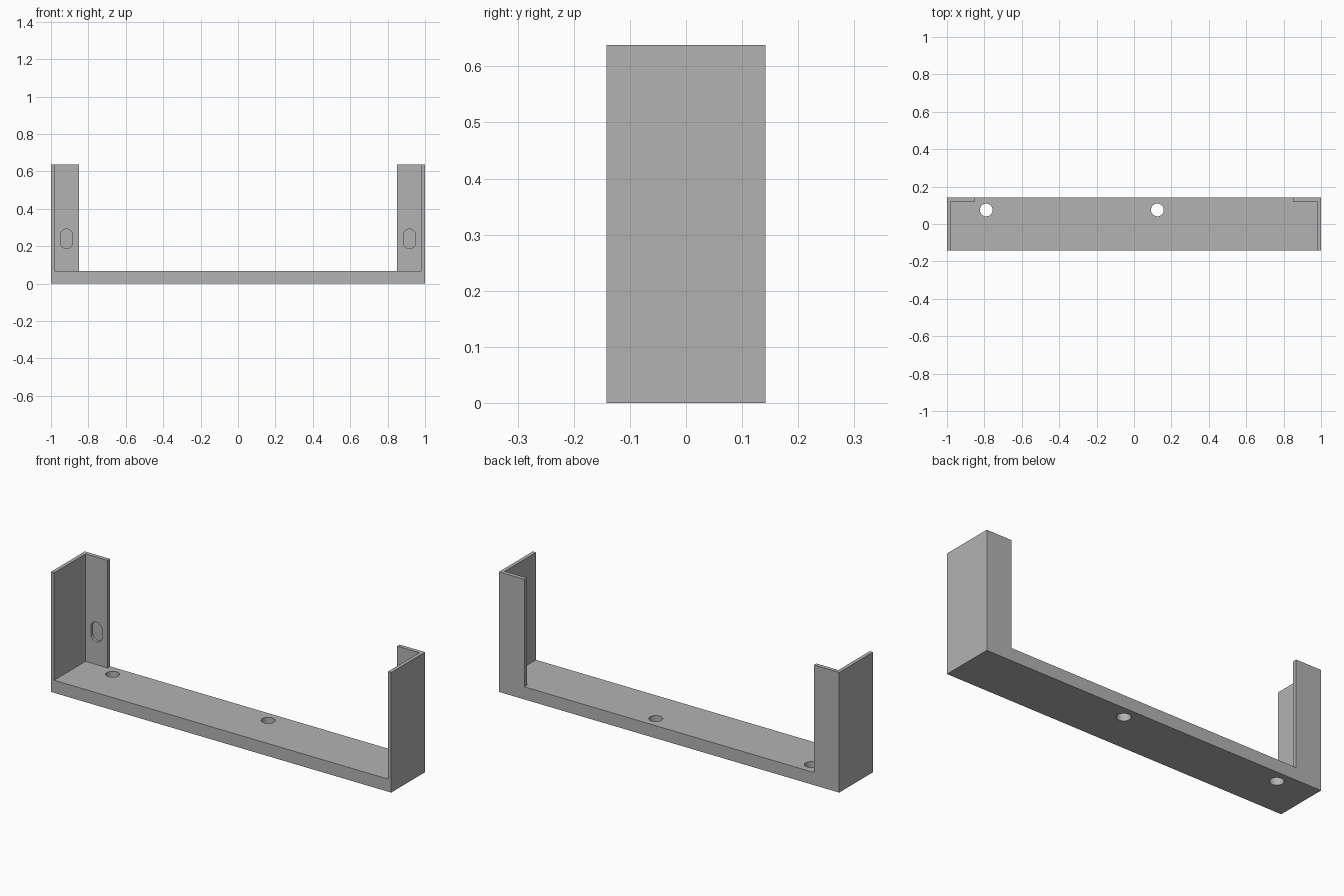
import bpy, bmesh
from math import cos, sin, pi, radians

cube = bpy.data.objects.get("Cube")
if cube:
    bpy.data.objects.remove(cube, do_unlink=True)

HALF_W, HALF_D, HEIGHT = 1.0, 0.142, 0.638
FLOOR, WALL, FLANGE = 0.067, 0.019, 0.149   # floor height, sheet thickness, flange width

grey = bpy.data.materials.new("plain grey")
grey.use_nodes = True
grey.diffuse_color = (0.45, 0.45, 0.45, 1)
grey.node_tree.nodes["Principled BSDF"].inputs["Base Color"].default_value = (0.45, 0.45, 0.45, 1)


def prism(name, outline, offset):
    """Solid made by sweeping a flat outline along an offset."""
    bm = bmesh.new()
    face = bm.faces.new([bm.verts.new(p) for p in outline])
    swept = bmesh.ops.extrude_face_region(bm, geom=[face])["geom"]
    verts = [v for v in swept if isinstance(v, bmesh.types.BMVert)]
    bmesh.ops.translate(bm, verts=verts, vec=offset)
    bmesh.ops.recalc_face_normals(bm, faces=bm.faces)
    mesh = bpy.data.meshes.new(name)
    bm.to_mesh(mesh)
    bm.free()
    mesh.materials.append(grey)
    obj = bpy.data.objects.new(name, mesh)
    bpy.context.collection.objects.link(obj)
    return obj


def box(name, x, y, z):
    outline = [(x[0], y[0], z[0]), (x[1], y[0], z[0]), (x[1], y[1], z[0]), (x[0], y[1], z[0])]
    return prism(name, outline, (0, 0, z[1] - z[0]))


def carve(target, cutter):
    cutter.hide_render = True
    mod = target.modifiers.new("cut", 'BOOLEAN')
    mod.operation, mod.solver, mod.object = 'DIFFERENCE', 'EXACT', cutter
    bpy.context.view_layer.objects.active = target
    bpy.ops.object.modifier_apply(modifier=mod.name)
    bpy.data.objects.remove(cutter, do_unlink=True)


# Outer block
bracket = box("bracket", (-HALF_W, HALF_W), (-HALF_D, HALF_D), (0, HEIGHT))

# Space between the side walls, open at the front and top
inner = HALF_W - WALL
carve(bracket, box("cavity", (-inner, inner), (-1, HALF_D - 0.021), (FLOOR, 1)))

# Opening between the two back flanges
gap = HALF_W - FLANGE
carve(bracket, box("back_opening", (-gap, gap), (0, 1), (FLOOR, 1)))

# Round holes through the floor
for x in (-0.79, 0.125):
    ring = [(x + 0.034 * cos(2 * pi * i / 40), 0.075 + 0.034 * sin(2 * pi * i / 40), -0.1)
            for i in range(40)]
    carve(bracket, prism("floor_hole", ring, (0, 0, 0.3)))

# Blind rounded slots in the front of each flange
for side in (-1, 1):
    capsule = []
    for i in range(34):
        a = pi * (i % 17) / 16 + (pi if i > 16 else 0)
        lift = -0.019 if i > 16 else 0.019
        capsule.append((side * 0.917 + 0.033 * cos(a), 0.08, 0.24 + lift + 0.033 * sin(a)))
    carve(bracket, prism("flange_slot", capsule, (0, HALF_D - 0.005 - 0.08, 0)))

# Crisp edges with smooth hole walls
bpy.ops.object.select_all(action='DESELECT')
bracket.select_set(True)
bpy.context.view_layer.objects.active = bracket
bpy.ops.object.shade_smooth_by_angle(angle=radians(30))
